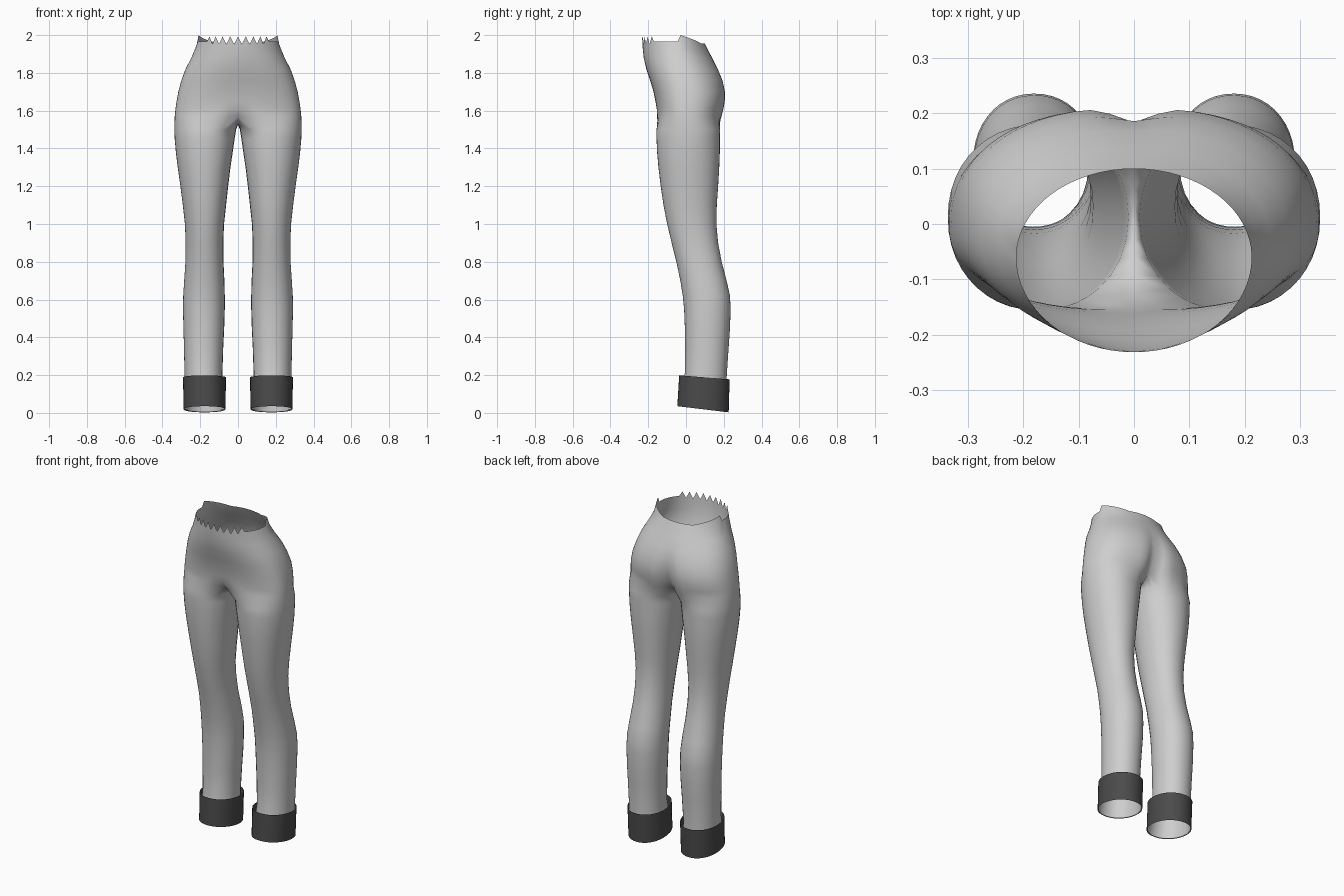
import bpy
from math import sin, cos, pi, radians, exp

if "Cube" in bpy.data.objects:
    bpy.data.objects.remove(bpy.data.objects["Cube"])

M, K = 32, 8          # outer arc segments, inner-thigh segments


def material(name, v):
    m = bpy.data.materials.new(name)
    m.diffuse_color = (v, v, v, 1)
    m.use_nodes = True
    m.node_tree.nodes["Principled BSDF"].inputs["Base Color"].default_value = m.diffuse_color
    return m


def spow(v, p):
    return (1 if v >= 0 else -1) * abs(v) ** p


def make(name, verts, faces, mat):
    me = bpy.data.meshes.new(name)
    me.from_pydata(verts, [], faces)
    me.materials.append(mat)
    me.polygons.foreach_set("use_smooth", [True] * len(me.polygons))
    ob = bpy.data.objects.new(name, me)
    bpy.context.collection.objects.link(ob)
    mir = ob.modifiers.new("mirror", 'MIRROR')
    mir.use_axis = (True, False, False)
    mir.merge_threshold = 0.0005
    return ob


def torso_arc(z, X, yf, yb, yc, e, pf, pb):
    """Half section from front midline, round the side, to back midline."""
    pts = []
    for j in range(M + 1):
        t = pi * j / M
        x = 0.0 if j in (0, M) else X * sin(t) ** (2 / e)
        c = spow(cos(t), 2 / e)
        y = yc - c * ((yc - yf) if c > 0 else (yb - yc))
        y *= 1 - (pf if c > 0 else pb) * exp(-(x / 0.045) ** 2)
        pts.append((x, y, z))
    return pts


def leg_ring(z, xi, xo, yf, yb, tilt=0.0, e=2.1):
    """Closed leg section; the first M+1 points carry on the torso arc."""
    cx, rx, cy, ry = (xi + xo) / 2, (xo - xi) / 2, (yf + yb) / 2, (yb - yf) / 2
    pts = []
    for j in range(M + K):
        a = -40 + 260 * j / M if j <= M else 220 + 100 * (j - M) / K
        a = radians(a)
        x = cx + rx * spow(sin(a), 2 / e)
        y = cy - ry * spow(cos(a), 2 / e)
        pts.append((x, y, z - tilt * (y - 0.1)))
    return pts


def bridge(r0, r1, n, closed):
    m = n if closed else n - 1
    return [(r0 + j, r1 + j, r1 + (j + 1) % n, r0 + (j + 1) % n) for j in range(m)]


grey = material("light grey cloth", 0.62)
dark = material("dark cuff", 0.07)

# torso: z, half width, front, back, widest y, squareness, front pinch, cleft
torso = [(1.97, .213, -.232, .100, -.06, 2.0, 0, 0),
         (1.93, .226, -.229, .112, -.05, 2.0, 0, 0),
         (1.88, .247, -.224, .138, -.035, 2.05, 0, 0),
         (1.82, .278, -.210, .172, -.02, 2.15, 0, .02),
         (1.76, .300, -.190, .198, -.01, 2.25, 0, .06),
         (1.70, .316, -.172, .211, 0, 2.35, 0, .13),
         (1.65, .325, -.162, .210, 0, 2.4, 0, .18),
         (1.61, .331, -.157, .203, 0, 2.4, .03, .24),
         (1.57, .335, -.156, .193, 0, 2.4, .20, .32)]
# legs: z, inner x, outer x, front y, back y
legs = [(1.50, .010, .337, -.156, .180), (1.45, .018, .335, -.156, .179),
        (1.38, .028, .329, -.153, .179), (1.30, .040, .319, -.146, .176),
        (1.20, .052, .305, -.134, .170), (1.10, .063, .292, -.119, .163),
        (1.00, .074, .281, -.100, .161), (.90, .078, .277, -.076, .170),
        (.80, .077, .278, -.051, .189), (.70, .072, .285, -.030, .215),
        (.62, .070, .290, -.017, .233), (.55, .070, .291, -.010, .236),
        (.45, .073, .289, -.006, .233), (.35, .078, .286, -.005, .226)]

# trousers: torso rows, then crotch curve, then leg rows
verts, faces, starts = [], [], []
for row in torso:
    starts.append(len(verts))
    verts += torso_arc(*row)
for a, b in zip(starts, starts[1:]):
    faces += bridge(a, b, M + 1, False)
# ragged waist edge: teeth in front, a spike at each side, low at the back
spike = M // 2 + 2
for j in range(M + 1):
    if j <= 8:
        z = 1.993 if j % 2 == 0 else 1.952
    elif j < spike:
        z = 1.966
    else:
        z = 2.0 - 0.045 * min(1, (j - spike) / 9)
    verts[j] = (verts[j][0], verts[j][1], z)
last = starts[-1]
yf, yb = verts[last][1], verts[last + M][1]
for k in range(1, K):
    f = k / K
    verts.append((0, yb + (yf - yb) * f, 1.57 - 0.045 * sin(pi * f) ** 0.7))
prev = last
rings = [leg_ring(*r) for r in legs]
rings += [leg_ring(.20, .083, .283, -.006, .215, .11),
          leg_ring(.022, .070, .284, -.041, .221, .12)]
for ring in rings:
    s = len(verts)
    verts += ring
    faces += bridge(prev, s, M + K, True)
    prev = s
make("trousers", verts, faces, grey)

# ankle cuffs
top = leg_ring(.188, .064, .291, -.036, .231, .08)
bottom = leg_ring(.018, .066, .288, -.046, .226, .12)
make("ankle_cuffs", top + bottom, bridge(0, M + K, M + K, True), dark)
